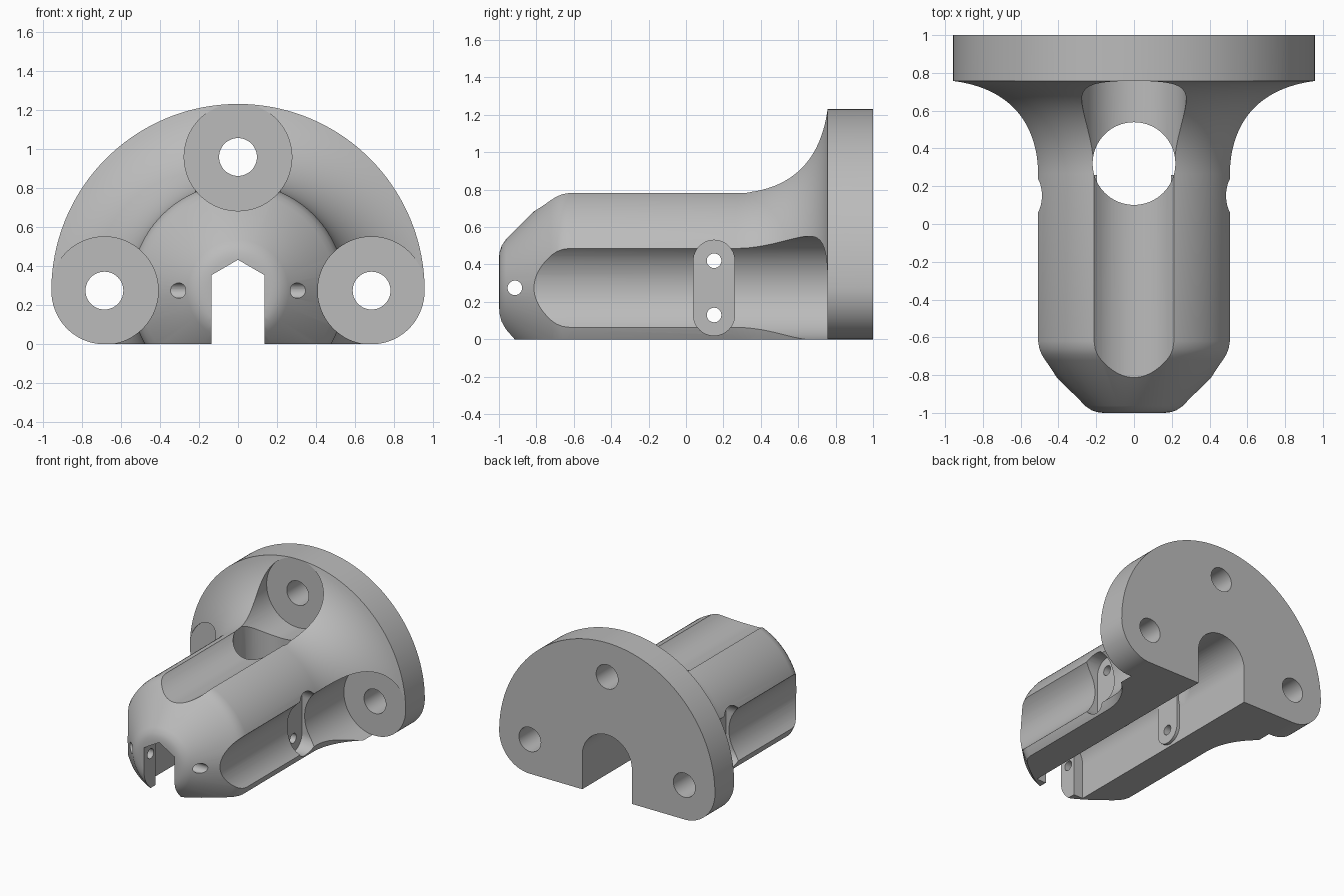
import bpy, bmesh, math
from mathutils import Vector

if "Cube" in bpy.data.objects:
    bpy.data.objects.remove(bpy.data.objects["Cube"])

AXIS = 0.275       # height of the long axis
BOLT = 0.685       # bolt distance from the axis
FLANGE_R = 0.957
CORNER = FLANGE_R - BOLT


def finish(bm, name):
    bmesh.ops.recalc_face_normals(bm, faces=bm.faces)
    me = bpy.data.meshes.new(name)
    bm.to_mesh(me)
    bm.free()
    ob = bpy.data.objects.new(name, me)
    bpy.context.collection.objects.link(ob)
    return ob


def prism(name, pts, axis, lo, hi):
    """Extrude a 2D outline along an axis: y uses (x,z), x uses (y,z), z uses (x,y)."""
    place = {'x': lambda a, b, t: (t, a, b),
             'y': lambda a, b, t: (a, t, b),
             'z': lambda a, b, t: (a, b, t)}[axis]
    bm = bmesh.new()
    rings = [[bm.verts.new(place(a, b, t)) for a, b in pts] for t in (lo, hi)]
    bm.faces.new(rings[0])
    bm.faces.new(rings[1])
    n = len(pts)
    for i in range(n):
        j = (i + 1) % n
        bm.faces.new((rings[0][i], rings[0][j], rings[1][j], rings[1][i]))
    return finish(bm, name)


def arc(ca, cb, r, start, end, n):
    return [(ca + r * math.cos(math.radians(start + (end - start) * i / n)),
             cb + r * math.sin(math.radians(start + (end - start) * i / n)))
            for i in range(n + 1)]


def circle(ca, cb, r, n=48):
    return arc(ca, cb, r, 0, 360, n)[:-1]


def lathe(name, profile, n=128):
    """Revolve (radius, y) points around the long axis."""
    bm = bmesh.new()
    rings = []
    for r, y in profile:
        rings.append([bm.verts.new((r * math.cos(2 * math.pi * (i + .5) / n), y,
                                    AXIS + r * math.sin(2 * math.pi * (i + .5) / n)))
                      for i in range(n)])
    for a, b in zip(rings, rings[1:]):
        for i in range(n):
            j = (i + 1) % n
            bm.faces.new((a[i], a[j], b[j], b[i]))
    bm.faces.new(rings[0])
    bm.faces.new(rings[-1])
    return finish(bm, name)


def combine(target, tool, operation):
    m = target.modifiers.new(operation, 'BOOLEAN')
    m.operation = operation
    m.solver = 'EXACT'
    m.object = tool
    bpy.context.view_layer.objects.active = target
    bpy.ops.object.modifier_apply(modifier=m.name)
    bpy.data.objects.remove(tool, do_unlink=True)


# Turned body: blunt nose, 45 degree cone, barrel, flare, flange disc
profile = [(0.165, -1), (0.195, -0.996), (0.225, -0.986), (0.26, -0.962),
           (0.50, -0.722), (0.525, -0.692), (0.542, -0.66), (0.55, -0.62)]
flare = [(r, y) for r, y in arc(1.05, 0.266, 0.5, 180, 100.72, 20)]
profile += flare[:-1] + [(FLANGE_R, 0.757), (1.1, 0.757), (1.1, 1)]
body = lathe("mount_body", profile)

# Flange outline: half disc with rounded lower corners and a flat base
outline = arc(0, AXIS, FLANGE_R, 0, 180, 96)
outline += arc(-BOLT, AXIS, CORNER, 180, 270, 24)[1:]
outline += arc(BOLT, AXIS, CORNER, 270, 360, 24)[:-1]
outline = [(a, b - (AXIS - CORNER) * (b < AXIS) * (AXIS - b) / CORNER) for a, b in outline]
combine(body, prism("outline_tool", outline, 'y', -1.2, 1.2), 'INTERSECT')

# Arched slot from the back, hexagon-topped slot through the nose
arch = [(-0.22, -0.2), (0.22, -0.2)] + arc(0, AXIS, 0.22, 0, 180, 32)
combine(body, prism("arch_tool", arch, 'y', -0.85, 1.2), 'DIFFERENCE')
hexagon = [(-0.135, -0.2), (0.135, -0.2), (0.135, 0.355), (0, 0.433), (-0.135, 0.355)]
combine(body, prism("hexagon_tool", hexagon, 'y', -1.2, -0.8), 'DIFFERENCE')

# Bolt channels along the barrel, and bolt holes
for a, b in ((0, AXIS + BOLT), (-BOLT, AXIS), (BOLT, AXIS)):
    combine(body, prism("channel_tool", circle(a, b, 0.276, 96), 'y', -1.2, 0.757), 'DIFFERENCE')
    combine(body, prism("bolt_tool", circle(a, b, 0.097), 'y', 0.6, 1.2), 'DIFFERENCE')

# Round opening in the top
combine(body, prism("opening_tool", circle(0, 0.32, 0.219, 64), 'z', 0.25, 1.3), 'DIFFERENCE')

# Side recesses with matching pads inside the slot
pill = arc(0.15, 0.42, 0.11, 0, 180, 24) + arc(0.15, 0.13, 0.11, 180, 360, 24)
for s in (-1, 1):
    combine(body, prism("recess_tool", pill, 'x', *sorted((s * 0.385, s * 0.8))), 'DIFFERENCE')
    combine(body, prism("pad_tool", pill, 'x', *sorted((s * 0.195, s * 0.28))), 'UNION')

# Cross holes through both walls
for y, z in ((0.15, 0.13), (0.15, 0.42), (-0.915, AXIS)):
    combine(body, prism("pin_tool", circle(y, z, 0.039, 32), 'x', -1.2, 1.2), 'DIFFERENCE')

# Plain grey
grey = bpy.data.materials.new("grey")
grey.diffuse_color = (0.5, 0.5, 0.5, 1)
grey.use_nodes = True
grey.node_tree.nodes["Principled BSDF"].inputs["Base Color"].default_value = grey.diffuse_color
body.data.materials.clear()
body.data.materials.append(grey)
for p in body.data.polygons:
    p.material_index = 0

bpy.ops.object.select_all(action='DESELECT')
body.select_set(True)
bpy.context.view_layer.objects.active = body
bpy.ops.object.shade_smooth_by_angle(angle=math.radians(25))
